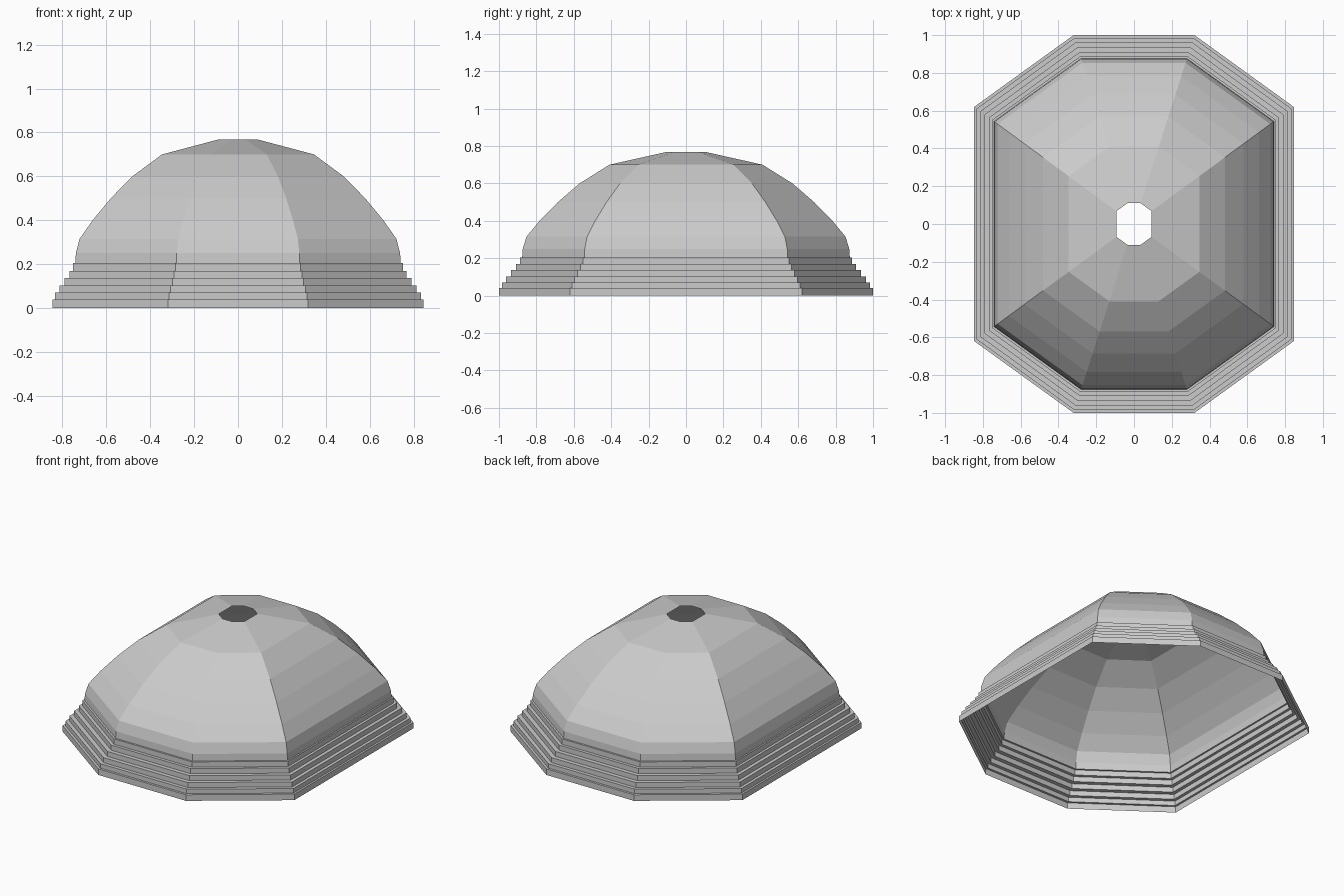
import bpy

if "Cube" in bpy.data.objects:
    bpy.data.objects.remove(bpy.data.objects["Cube"])

# Plan of the stretched octagon, mirrored from one quarter
A, B = (0.32, 1.0), (0.846, 0.62)
PLAN = [B, A, (-A[0], A[1]), (-B[0], B[1]),
        (-B[0], -B[1]), (-A[0], -A[1]), (A[0], -A[1]), (B[0], -B[1])]


def octagon_shell(name, profile):
    """Open flat-faced shell: one scaled octagon per (scale, height)."""
    n = len(PLAN)
    verts = [(x * s, y * s, z) for s, z in profile for x, y in PLAN]
    faces = [(r * n + i, r * n + (i + 1) % n,
              (r + 1) * n + (i + 1) % n, (r + 1) * n + i)
             for r in range(len(profile) - 1) for i in range(n)]
    mesh = bpy.data.meshes.new(name)
    mesh.from_pydata(verts, [], faces)
    mesh.update()
    obj = bpy.data.objects.new(name, mesh)
    bpy.context.collection.objects.link(obj)
    return obj


# Stepped base: a riser and a tread for each step
scales = [1.0, 0.985, 0.962, 0.935, 0.908, 0.888, 0.876]
heights = [0.0, 0.04, 0.07, 0.103, 0.136, 0.17, 0.205]
steps = [(scales[0], heights[0])]
for i in range(1, len(scales)):
    steps += [(scales[i - 1], heights[i]), (scales[i], heights[i])]
octagon_shell("stepped_base", steps)

# Faceted dome with a small opening at the crown
octagon_shell("dome", [
    (0.876, 0.205), (0.873, 0.25), (0.853, 0.315), (0.783, 0.40),
    (0.685, 0.50), (0.569, 0.60), (0.409, 0.70), (0.11, 0.767)])
